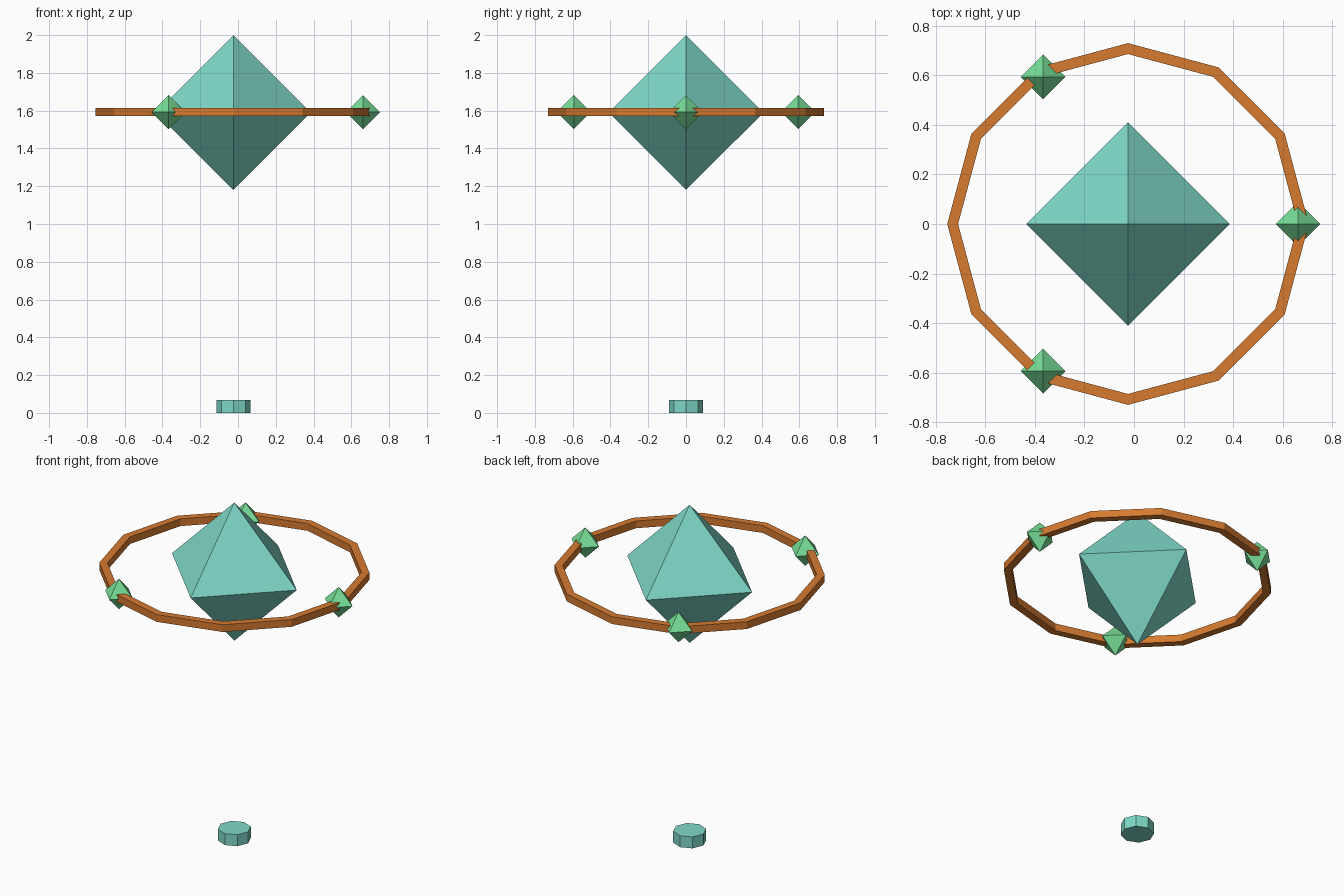
import bpy, bmesh, math
from mathutils import Vector

if "Cube" in bpy.data.objects:
    bpy.data.objects.remove(bpy.data.objects["Cube"])

CX, CZ = -0.024, 1.592   # shared axis and height of the floating parts


def srgb(r, g, b):
    lin = [(c / 255 / 12.92) if c < 10 else ((c / 255 + 0.055) / 1.055) ** 2.4 for c in (r, g, b)]
    return (*lin, 1.0)


def material(name, rgb):
    m = bpy.data.materials.new(name)
    m.diffuse_color = srgb(*rgb)
    m.use_nodes = True
    m.node_tree.nodes["Principled BSDF"].inputs["Base Color"].default_value = m.diffuse_color
    return m


teal = material("teal", (127, 216, 200))
green = material("light green", (120, 222, 152))
orange = material("orange", (214, 122, 48))


def make_object(name, bm, mat, location):
    bmesh.ops.recalc_face_normals(bm, faces=bm.faces)
    mesh = bpy.data.meshes.new(name)
    bm.to_mesh(mesh)
    bm.free()
    mesh.materials.append(mat)
    obj = bpy.data.objects.new(name, mesh)
    obj.location = location
    bpy.context.collection.objects.link(obj)
    return obj


def octahedron(name, radius, mat, location):
    bm = bmesh.new()
    for axis in range(3):
        for sign in (1, -1):
            v = Vector((0, 0, 0))
            v[axis] = sign * radius
            bm.verts.new(v)
    bmesh.ops.convex_hull(bm, input=bm.verts)
    return make_object(name, bm, mat, location)


def ring(name, inner, outer, height, sides, mat, location):
    bm = bmesh.new()
    h = height / 2
    profile = [(inner, -h), (outer, -h), (outer, h), (inner, h)]
    loops = []
    for i in range(sides):
        a = math.tau * i / sides
        loops.append([bm.verts.new((r * math.cos(a), r * math.sin(a), z)) for r, z in profile])
    for i in range(sides):
        a, b = loops[i], loops[(i + 1) % sides]
        for k in range(4):
            n = (k + 1) % 4
            bm.faces.new((a[k], b[k], b[n], a[n]))
    return make_object(name, bm, mat, location)


# Large floating crystal
octahedron("main_crystal", 0.41, teal, (CX, 0, 1.59))

# Twelve-sided square-section ring around it
ring("orbit_ring", 0.686, 0.73, 0.043, 12, orange, (CX, 0, CZ))

# Three small crystals on the ring
for i in range(3):
    a = math.tau * i / 3
    octahedron(f"small_crystal_{i + 1}", 0.09, green,
               (CX + 0.686 * math.cos(a), 0.686 * math.sin(a), CZ))

# Eight-sided ground disc, with corners on the axes
bm = bmesh.new()
base = bm.faces.new([bm.verts.new((0.09 * math.cos(math.tau * i / 8), 0.09 * math.sin(math.tau * i / 8), 0))
                     for i in range(8)])
top = bmesh.ops.extrude_face_region(bm, geom=[base], use_keep_orig=True)
bmesh.ops.translate(bm, vec=(0, 0, 0.068),
                    verts=[g for g in top["geom"] if isinstance(g, bmesh.types.BMVert)])
make_object("ground_disc", bm, teal, (CX, 0, 0))
